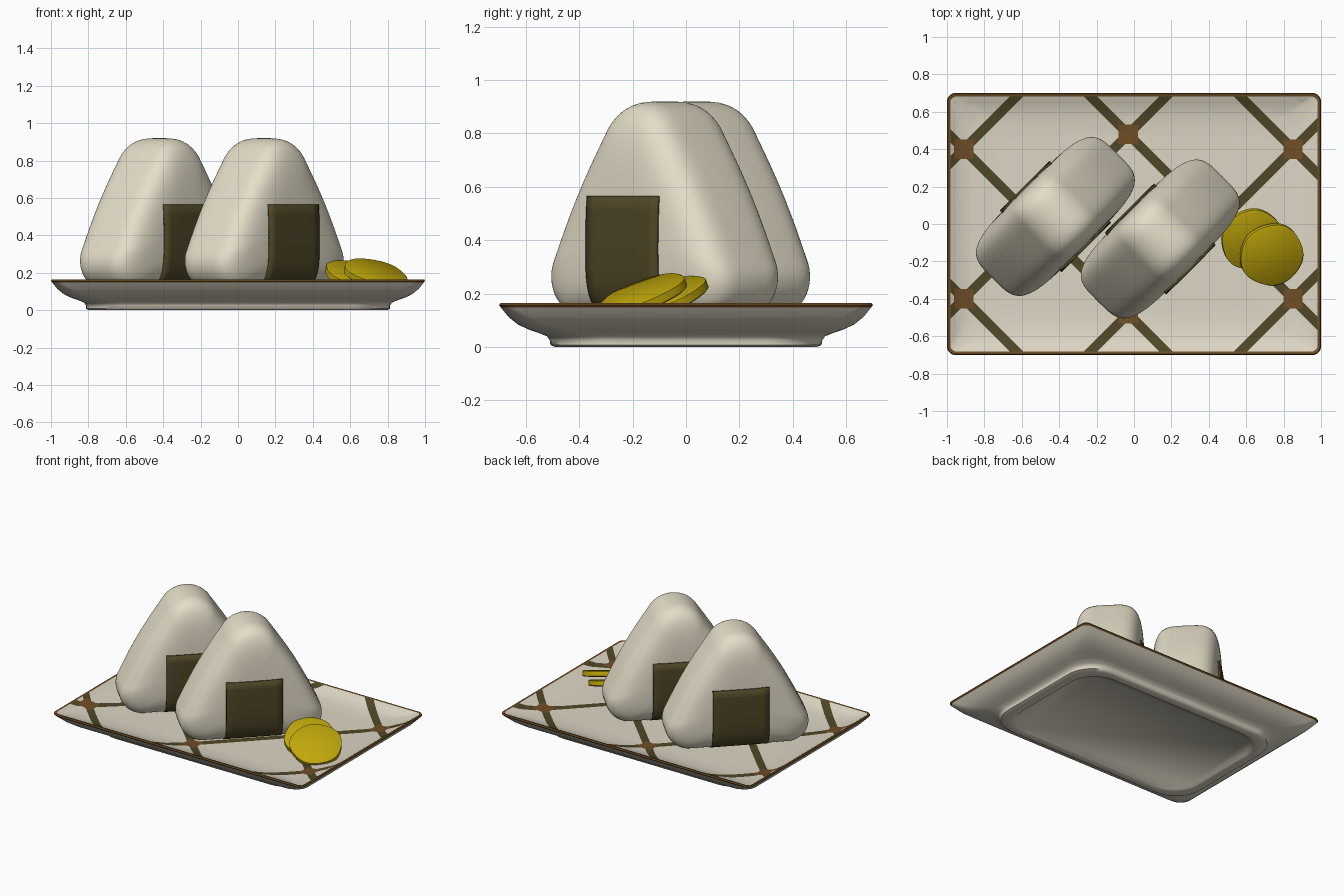
import bpy, bmesh, math
from mathutils import Vector, Matrix

if "Cube" in bpy.data.objects:
    bpy.data.objects.remove(bpy.data.objects["Cube"])


def material(name, rgb):
    m = bpy.data.materials.new(name)
    m.diffuse_color = (*rgb, 1)
    m.use_nodes = True
    m.node_tree.nodes["Principled BSDF"].inputs["Base Color"].default_value = m.diffuse_color
    return m


RICE = material("rice white", (0.78, 0.725, 0.58))
GLAZE = material("cream glaze", (0.73, 0.675, 0.56))
BROWN = material("brown rim", (0.16, 0.078, 0.02))
NORI = material("dark olive", (0.08, 0.062, 0.02))
YELLOW = material("pickle yellow", (0.53, 0.385, 0.003))


def finish(name, bm, mats, angle=40):
    bmesh.ops.recalc_face_normals(bm, faces=bm.faces[:])
    me = bpy.data.meshes.new(name)
    bm.to_mesh(me)
    bm.free()
    for m in mats:
        me.materials.append(m)
    for p in me.polygons:
        p.use_smooth = True
    me.set_sharp_from_angle(angle=math.radians(angle))
    ob = bpy.data.objects.new(name, me)
    bpy.context.collection.objects.link(ob)
    return ob


def loft(rings, mats=None):
    """Closed skin through equal-length rings; mats gives an index per band, then for the last cap."""
    bm = bmesh.new()
    vs = [[bm.verts.new(p) for p in r] for r in rings]
    n = len(vs[0])
    bm.faces.new(vs[0][::-1])
    for k, (a, b) in enumerate(zip(vs, vs[1:])):
        for i in range(n):
            j = (i + 1) % n
            f = bm.faces.new((a[i], a[j], b[j], b[i]))
            f.material_index = mats[k] if mats else 0
    bm.faces.new(vs[-1]).material_index = mats[-1] if mats else 0
    return bm


# Plate: rounded rectangles from the recessed base, round the foot and rim, to the floor
def rounded_rect(hx, hy, z, r):
    pts = []
    for q, (sx, sy) in enumerate([(1, 1), (-1, 1), (-1, -1), (1, -1)]):
        for i in range(9):
            a = math.radians(90 * q + 90 * i / 8)
            pts.append((sx * (hx - r) + r * math.cos(a), sy * (hy - r) + r * math.sin(a), z))
    return pts


profile = [(0.735, 0.435, 0.012, 0.2), (0.74, 0.44, 0.003, 0.2), (0.765, 0.465, 0, 0.2),
           (0.795, 0.49, 0, 0.2), (0.813, 0.508, 0.008, 0.2), (0.813, 0.51, 0.025, 0.2),
           (0.822, 0.52, 0.04, 0.19), (0.85, 0.55, 0.052, 0.17), (0.89, 0.59, 0.066, 0.15),
           (0.93, 0.63, 0.085, 0.11), (0.965, 0.665, 0.113, 0.08),
           (0.993, 0.693, 0.148, 0.05), (1, 0.7, 0.157, 0.045), (0.995, 0.695, 0.165, 0.04),
           (0.982, 0.682, 0.163, 0.035), (0.95, 0.65, 0.145, 0.06), (0.88, 0.58, 0.128, 0.1),
           (0.78, 0.48, 0.12, 0.15)]
bm = loft([rounded_rect(*p) for p in profile], [0] * 11 + [1] * 3 + [2] * 4)

# Painted lattice: cut the floor along diagonal stripes and square knots
X0, HALF, KNOT = -0.03, 0.036, 0.052
LINES = (-1.28, -0.48, 0.48, 1.28)
KNOTS = [((v - u) / 2 + X0, (u + v) / 2) for u in LINES for v in LINES]
KNOTS = [k for k in KNOTS if abs(k[0]) < 0.95 and abs(k[1]) < 0.6]
cuts = set()
for c in LINES:
    for e in (-HALF, HALF):
        cuts.add((1, 1, c + e))
        cuts.add((-1, 1, c + e))
for kx, ky in KNOTS:
    for e in (-KNOT, KNOT):
        cuts.add((1, 0, round(kx - X0 + e, 4)))
        cuts.add((0, 1, round(ky + e, 4)))
for nx, ny, d in sorted(cuts):
    no = Vector((nx, ny, 0))
    faces = [f for f in bm.faces if f.material_index == 2]
    edges = {e for f in faces for e in f.edges}
    verts = {v for f in faces for v in f.verts}
    bmesh.ops.bisect_plane(bm, geom=faces + list(edges) + list(verts), dist=1e-5,
                           plane_co=Vector((X0, 0, 0)) + no * d / no.length_squared, plane_no=no)
for f in bm.faces:
    if f.material_index == 2:
        x, y, _ = f.calc_center_median()
        u, v = y - (x - X0), y + (x - X0)
        if any(abs(x - a) < KNOT and abs(y - b) < KNOT for a, b in KNOTS):
            f.material_index = 1
        elif not any(abs(w - c) < HALF for w in (u, v) for c in LINES):
            f.material_index = 0
finish("plate", bm, [GLAZE, BROWN, NORI], 65)

# Rice ball outline: rounded triangle in x, z with slightly bulging sides
MID, THICK, POWER = 0.45, 0.222, 4.2


def triangle_outline():
    corners = [(0.34, 0.25, 0.132, -90, 29), (0, 0.735, 0.185, 29, 151), (-0.34, 0.25, 0.132, 151, 270)]
    arcs = []
    for cx, cz, r, a0, a1 in corners:
        angs = [math.radians(a0 + (a1 - a0) * i / 14) for i in range(15)]
        arcs.append([Vector((cx + r * math.cos(a), cz + r * math.sin(a))) for a in angs])
    pts = []
    for k in range(3):
        pts += arcs[k]
        p, q = arcs[k][-1], arcs[(k + 1) % 3][0]
        d = q - p
        out = Vector((d.y, -d.x)).normalized() * (0.014 if k < 2 else 0)
        pts += [p + d * i / 8 + out * math.sin(math.pi * i / 8) for i in range(1, 8)]
    return pts


OUTLINE = triangle_outline()


def face_depth(x, z):
    """Half thickness of the rice ball at a point of its outline plane."""
    s, p = 0, Vector((x, z - MID))
    for a, b in zip(OUTLINE, OUTLINE[1:] + OUTLINE[:1]):
        d = b - a
        if d.length < 1e-6:
            continue
        n = Vector((d.y, -d.x))
        s = max(s, n.dot(p) / n.dot(a - Vector((0, MID))))
    return THICK * max(0, 1 - s ** POWER) ** (1 / POWER)


def rice_ball(name, x, y):
    place = Matrix.Translation((x, y, 0)) @ Matrix.Rotation(math.pi / 4, 4, 'Z')
    rings = []
    for i in range(41):
        a = math.radians(-88.5 + 177 * i / 40)
        s = math.cos(a) ** (2 / POWER)
        d = math.copysign(THICK * abs(math.sin(a)) ** (2 / POWER), a)
        rings.append([(p.x * s, d, MID + (p.y - MID) * s) for p in OUTLINE])
    finish(name, loft(rings), [RICE], 60).matrix_world = place

    # Seaweed band: up both faces and under the base
    zs = [0.565 - 0.441 * (i / 14) ** 0.8 for i in range(15)]
    path = [(-1, z) for z in zs] + [(1, z) for z in zs[::-1]]
    bm = bmesh.new()
    grid = []
    for side, z in path:
        xs = [-0.187 + 0.374 * i / 8 for i in range(9)]
        grid.append([bm.verts.new((px, side * (face_depth(px, z) + 0.006), z)) for px in xs])
    for a, b in zip(grid, grid[1:]):
        for i in range(8):
            bm.faces.new((a[i], a[i + 1], b[i + 1], b[i]))
    band = finish(name + "_seaweed", bm, [NORI], 60)
    band.matrix_world = place
    mod = band.modifiers.new("thickness", 'SOLIDIFY')
    mod.thickness, mod.offset = 0.012, 0


rice_ball("rice_ball_back", -0.42, 0.04)
rice_ball("rice_ball_front", 0.14, -0.08)


# Pickle slices: wobbly discs leaning on each other
def pickle(name, loc, phase, size):
    rings = []
    for r, z in [(0.157, -0.021), (0.166, -0.015), (0.166, 0.015), (0.157, 0.021)]:
        ring = []
        for i in range(48):
            a = math.tau * i / 48
            w = size * r * (1 + 0.015 * math.sin(5 * a + phase) + 0.01 * math.sin(3 * a + 2 * phase))
            ring.append((w * math.cos(a), w * math.sin(a), z))
        rings.append(ring)
    ob = finish(name, loft(rings), [YELLOW], 35)
    tilt = Vector((0, 0, 1)).rotation_difference(Vector((0.25, -0.37, 1)))
    ob.matrix_world = Matrix.Translation(loc) @ tilt.to_matrix().to_4x4()


pickle("pickle_slice_lower", (0.63, -0.08, 0.183), 0.6, 1.01)
pickle("pickle_slice_upper", (0.735, -0.163, 0.192), 2.0, 1.03)
